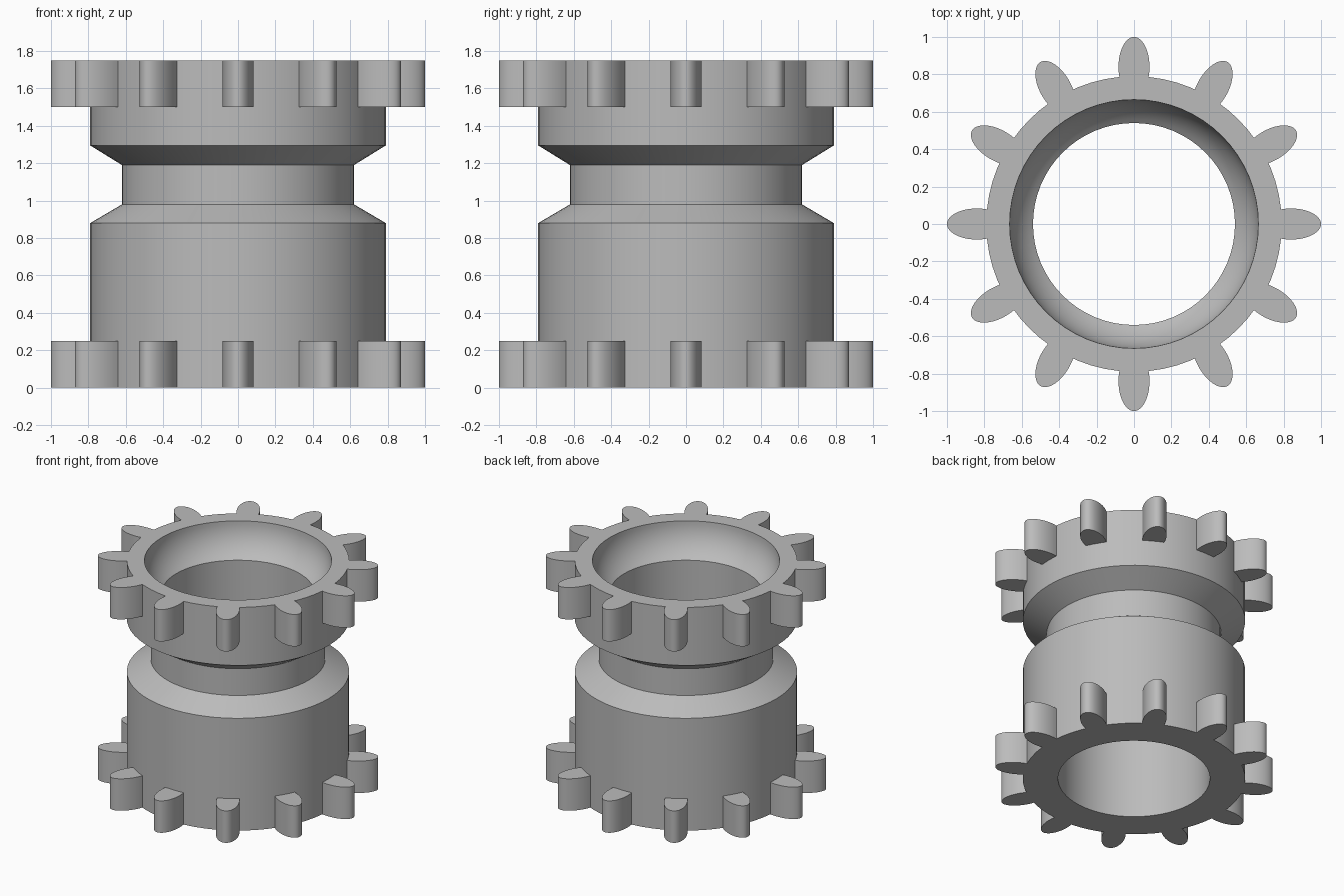
import bpy, bmesh, math

cube = bpy.data.objects.get("Cube")
if cube:
    bpy.data.objects.remove(cube, do_unlink=True)

HEIGHT = 1.75
OUTER, GROOVE, BORE, RIM = 0.79, 0.62, 0.54, 0.665
SEGMENTS = 64
TEETH = 12
TOOTH_H = 0.25

grey = bpy.data.materials.new("plain_grey")
grey.use_nodes = True
colour = (0.5, 0.5, 0.5, 1)
grey.diffuse_color = colour
grey.node_tree.nodes["Principled BSDF"].inputs["Base Color"].default_value = colour


def finish(name, bm):
    """Turn a bmesh into a smooth-shaded object with crisp edges."""
    bmesh.ops.recalc_face_normals(bm, faces=bm.faces)
    mesh = bpy.data.meshes.new(name)
    bm.to_mesh(mesh)
    bm.free()
    mesh.materials.append(grey)
    obj = bpy.data.objects.new(name, mesh)
    bpy.context.collection.objects.link(obj)
    bpy.ops.object.select_all(action="DESELECT")
    obj.select_set(True)
    bpy.context.view_layer.objects.active = obj
    bpy.ops.object.shade_smooth_by_angle(angle=math.radians(25))
    return obj


def revolve(name, profile):
    """Spin a closed (radius, height) profile about the z axis."""
    bm = bmesh.new()
    rings = []
    for i in range(SEGMENTS):
        a = math.tau * i / SEGMENTS
        rings.append([bm.verts.new((r * math.cos(a), r * math.sin(a), z))
                      for r, z in profile])
    n = len(profile)
    for i, ring in enumerate(rings):
        after = rings[(i + 1) % SEGMENTS]
        for j in range(n):
            k = (j + 1) % n
            bm.faces.new((ring[j], after[j], after[k], ring[k]))
    return finish(name, bm)


def tooth_ring(name, base):
    """Upright elliptical teeth, open only where they meet the body."""
    bm = bmesh.new()
    centre, length, width, root = 0.84, 0.16, 0.083, 0.784
    limit = math.acos((root - centre) / length)
    steps = 24
    for i in range(TEETH):
        a = math.tau * i / TEETH
        low, high = [], []
        for s in range(steps + 1):
            t = limit * (2 * s / steps - 1)
            r, w = centre + length * math.cos(t), width * math.sin(t)
            x = r * math.cos(a) - w * math.sin(a)
            y = r * math.sin(a) + w * math.cos(a)
            low.append(bm.verts.new((x, y, base)))
            high.append(bm.verts.new((x, y, base + TOOTH_H)))
        for s in range(steps):
            bm.faces.new((low[s], low[s + 1], high[s + 1], high[s]))
        bm.faces.new((low[-1], low[0], high[0], high[-1]))
        bm.faces.new(high)
        bm.faces.new(low[::-1])
    return finish(name, bm)


# Hollow body: grooved outside, rounded seat in the top, straight bore
depth, inset = 0.25, RIM - BORE
arc = (depth ** 2 + inset ** 2) / (2 * inset)
sweep = math.asin(depth / arc)
seat = [(RIM - arc + arc * math.cos(sweep * i / 10),
         HEIGHT - arc * math.sin(sweep * i / 10)) for i in range(11)]
outside = [(BORE, 0), (OUTER, 0), (OUTER, 0.88), (GROOVE, 0.98),
           (GROOVE, 1.19), (OUTER, 1.295), (OUTER, HEIGHT)]
revolve("grooved_body", outside + seat)

# Matching rows of teeth at both ends
tooth_ring("lower_teeth", 0)
tooth_ring("upper_teeth", HEIGHT - TOOTH_H)
